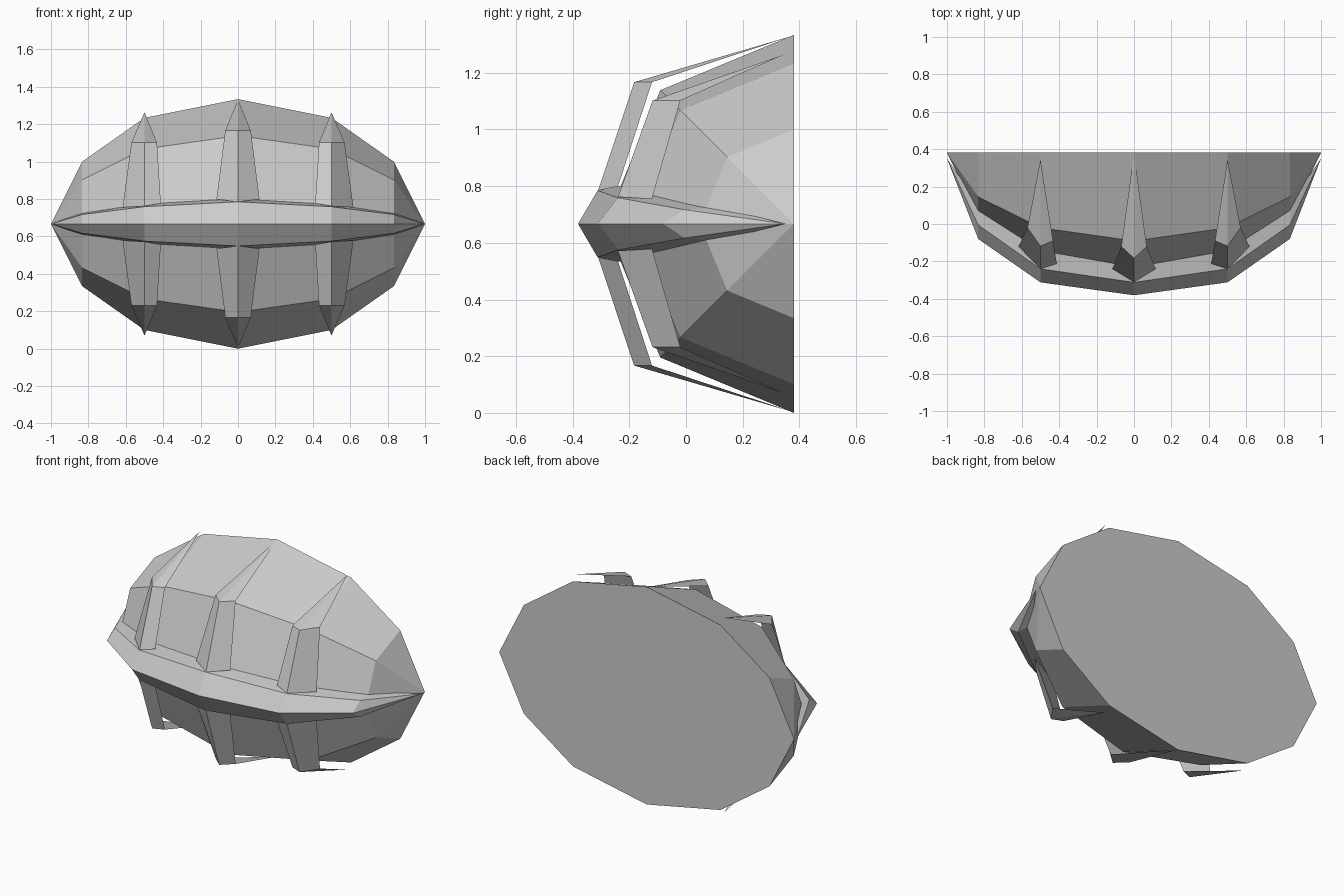
import bpy, bmesh, math

if "Cube" in bpy.data.objects:
    bpy.data.objects.remove(bpy.data.objects["Cube"])

ZC = 0.667      # height of the horizontal centre plane
BACK = 0.381    # flat back plane


def make_object(name, rings, start=None, end=None):
    """Loft closed rings together; ends are either a point or a flat cap."""
    bm = bmesh.new()
    loops = [[bm.verts.new(p) for p in ring] for ring in rings]
    n = len(loops[0])
    for a, b in zip(loops, loops[1:]):
        for i in range(n):
            j = (i + 1) % n
            bm.faces.new((a[i], a[j], b[j], b[i]))
    for loop, tip in ((loops[0], start), (loops[-1], end)):
        if tip is None:
            bm.faces.new(loop)
        else:
            v = bm.verts.new(tip)
            for i in range(n):
                bm.faces.new((loop[i], loop[(i + 1) % n], v))
    bmesh.ops.recalc_face_normals(bm, faces=bm.faces)
    mesh = bpy.data.meshes.new(name)
    bm.to_mesh(mesh)
    bm.free()
    obj = bpy.data.objects.new(name, mesh)
    bpy.context.collection.objects.link(obj)
    return obj


# Half-round shell: half circles lofted along x, flat at the back
stations = [(-0.833, 0.333), (-0.5, 0.567), (0, 0.667), (0.5, 0.567), (0.833, 0.333)]
shell_rings = []
for x, r in stations:
    angles = [math.radians(a) for a in (-90, -45, 0, 45, 90)]
    shell_rings.append([(x, BACK - r * math.cos(a), ZC + r * math.sin(a)) for a in angles])
make_object("shell", shell_rings, (-1, BACK, ZC), (1, BACK, ZC))

# Horizontal ridge: x, tip y, shoulder y, shoulder half height, inner y
profile = [(0, -0.381, -0.312, 0.118, -0.19),
           (0.5, -0.312, -0.24, 0.092, -0.11),
           (0.833, -0.08, -0.005, 0.05, 0.11)]
full = [(-p[0], *p[1:]) for p in reversed(profile[1:])] + profile
ridge_rings = []
for x, tip, sh, h, inner in full:
    k = h * 1.2
    ridge_rings.append([(x, tip, ZC), (x, sh, ZC + h), (x, inner, ZC + k),
                        (x, inner, ZC - k), (x, sh, ZC - h)])
make_object("ridge", ridge_rings, (-1, 0.35, ZC), (1, 0.35, ZC))


# Ribs: triangular bars tapering to a spike, above and below the ridge
def rib(name, base, top, apex, sx, sz):
    def place(p):
        return (p[0] * sx, p[1], ZC + p[2] * sz)
    make_object(name, [[place(p) for p in base], [place(p) for p in top]],
                end=place(apex))


mid_base = [(0, -0.31, 0.118), (0.115, -0.24, 0.132), (-0.115, -0.24, 0.132)]
mid_top = [(0, -0.183, 0.5), (0.068, -0.12, 0.5), (-0.068, -0.12, 0.5)]
side_base = [(0.5, -0.24, 0.095), (0.617, -0.12, 0.088), (0.413, -0.212, 0.11)]
side_top = [(0.5, -0.118, 0.435), (0.57, -0.02, 0.435), (0.433, -0.09, 0.435)]

for sz, level in ((1, "upper"), (-1, "lower")):
    rib(f"{level}_middle_rib", mid_base, mid_top, (0, BACK, 0.665), 1, sz)
    for sx, side in ((1, "right"), (-1, "left")):
        rib(f"{level}_{side}_rib", side_base, side_top, (0.5, 0.345, 0.597), sx, sz)
